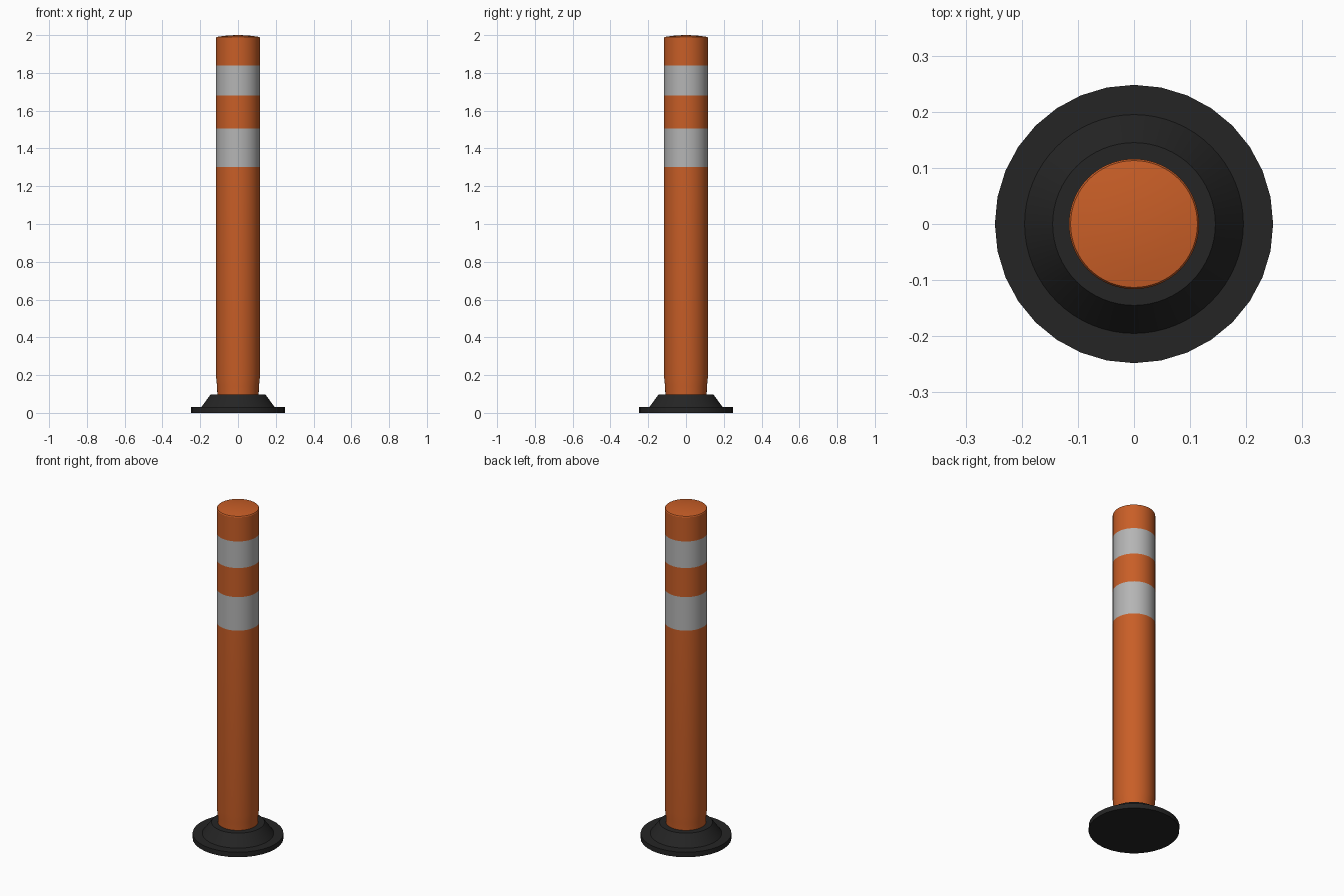
import bpy, math

if "Cube" in bpy.data.objects:
    bpy.data.objects.remove(bpy.data.objects["Cube"])


def material(name, rgb):
    m = bpy.data.materials.new(name)
    m.diffuse_color = (*rgb, 1.0)
    m.use_nodes = True
    m.node_tree.nodes["Principled BSDF"].inputs["Base Color"].default_value = m.diffuse_color
    return m


ORANGE = material("safety orange", (0.58, 0.112, 0.02))
GREY = material("reflective grey", (0.46, 0.46, 0.46))
BLACK = material("black rubber", (0.018, 0.018, 0.018))


def lathe(name, profile, sides, mats, angle=25):
    """Spin an (r, z) profile around z; r = 0 ends become poles."""
    verts, faces, rings = [], [], []
    for r, z in profile:
        n = 1 if r == 0 else sides
        rings.append(range(len(verts), len(verts) + n))
        for i in range(n):
            a = 2 * math.pi * i / sides
            verts.append((r * math.cos(a), r * math.sin(a), z))
    for lo, hi in zip(rings, rings[1:]):
        for i in range(sides):
            j = (i + 1) % sides
            if len(lo) == 1:
                faces.append((lo[0], hi[j], hi[i]))
            elif len(hi) == 1:
                faces.append((lo[i], lo[j], hi[0]))
            else:
                faces.append((lo[i], lo[j], hi[j], hi[i]))
    mesh = bpy.data.meshes.new(name)
    mesh.from_pydata(verts, [], faces)
    for m in mats:
        mesh.materials.append(m)
    ob = bpy.data.objects.new(name, mesh)
    bpy.context.collection.objects.link(ob)
    bpy.ops.object.select_all(action='DESELECT')
    ob.select_set(True)
    bpy.context.view_layer.objects.active = ob
    bpy.ops.object.shade_smooth_by_angle(angle=math.radians(angle))
    return ob


# Flat disc on the ground
lathe("base_disc", [(0, 0), (0.248, 0), (0.248, 0.03), (0, 0.03)], 32, [BLACK])

# Sloped rubber collar
lathe("base_collar", [(0, 0.02), (0.195, 0.02), (0.195, 0.03), (0.145, 0.097), (0, 0.097)],
      64, [BLACK])

# Post with a narrower foot, a shallow domed top and two reflective bands
R = 0.116
BANDS = [(1.303, 1.505), (1.68, 1.84)]
profile = [(0, 0.09), (0.109, 0.09), (0.111, 0.14), (R, 0.19)]
profile += [(R, z) for band in BANDS for z in band]
profile += [(R, 1.985), (0.113, 1.99), (0.075, 1.996), (0.035, 1.999), (0, 2.0)]
post = lathe("post", profile, 64, [ORANGE, GREY])
for p in post.data.polygons:
    p.material_index = int(any(lo < p.center.z < hi for lo, hi in BANDS))
